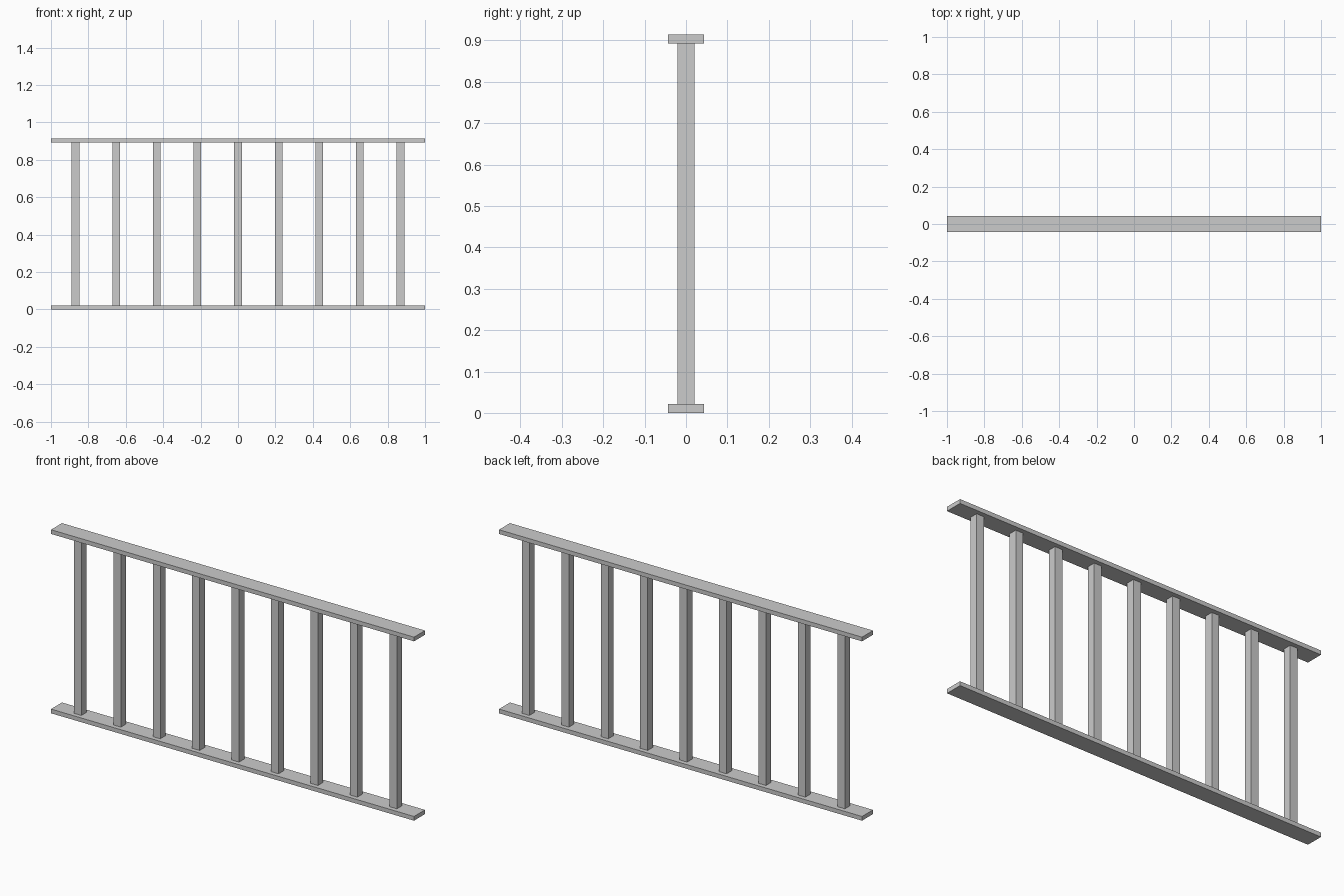
import bpy

if "Cube" in bpy.data.objects:
    bpy.data.objects.remove(bpy.data.objects["Cube"])

HEIGHT = 0.914
RAIL_T, RAIL_W = 0.021, 0.086
POST_W, POST_COUNT, POST_SPAN = 0.041, 9, 0.869


def box(name, size, center):
    bpy.ops.mesh.primitive_cube_add(size=1, location=center)
    ob = bpy.context.object
    ob.name = name
    ob.scale = size
    bpy.ops.object.transform_apply(location=False, rotation=False, scale=True)
    return ob


# Flat bottom and top rails
box("bottom_rail", (2, RAIL_W, RAIL_T), (0, 0, RAIL_T / 2))
box("top_rail", (2, RAIL_W, RAIL_T), (0, 0, HEIGHT - RAIL_T / 2))

# Evenly spaced square balusters between the rails
for i in range(POST_COUNT):
    x = -POST_SPAN + 2 * POST_SPAN * i / (POST_COUNT - 1)
    box(f"baluster_{i + 1}", (POST_W, POST_W, HEIGHT - 2 * RAIL_T), (x, 0, HEIGHT / 2))
